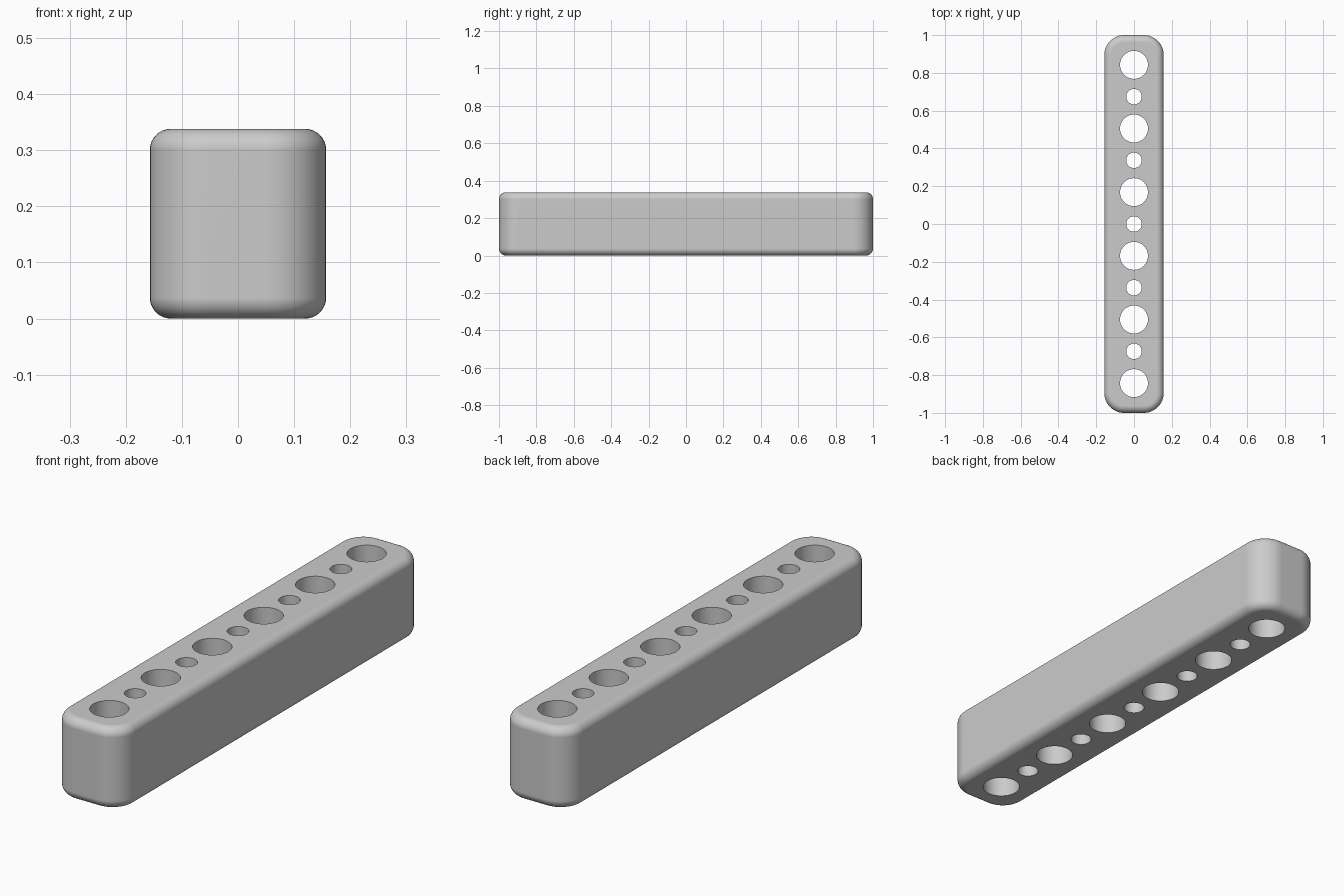
import bpy
import bmesh
from math import sin, cos, pi, radians

if "Cube" in bpy.data.objects:
    bpy.data.objects.remove(bpy.data.objects["Cube"])

WIDTH, LENGTH, HEIGHT = 0.314, 2.0, 0.338
CORNER, FILLET = 0.105, 0.037
HOLE_STEP, BIG_HOLE, SMALL_HOLE = 0.1685, 0.074, 0.041

grey = bpy.data.materials.new("light grey")
grey.use_nodes = True
colour = (0.6, 0.6, 0.6, 1)
grey.diffuse_color = colour
grey.node_tree.nodes["Principled BSDF"].inputs["Base Color"].default_value = colour


def rounded_outline(inset, steps=12):
    """Rounded rectangle pulled in by inset, counter-clockwise."""
    points = []
    for quarter, (sx, sy) in enumerate([(1, 1), (-1, 1), (-1, -1), (1, -1)]):
        for i in range(steps + 1):
            a = (quarter + i / steps) * pi / 2
            r = CORNER - inset
            points.append((sx * (WIDTH / 2 - CORNER) + r * cos(a),
                           sy * (LENGTH / 2 - CORNER) + r * sin(a)))
    return points


def make_object(name, bm):
    mesh = bpy.data.meshes.new(name)
    bm.to_mesh(mesh)
    bm.free()
    obj = bpy.data.objects.new(name, mesh)
    mesh.materials.append(grey)
    bpy.context.collection.objects.link(obj)
    return obj


# Bar: stacked outlines with a quarter-round at the bottom and top
angles = [i / 8 * pi / 2 for i in range(9)]
bottom = [(FILLET * (1 - sin(a)), FILLET * (1 - cos(a))) for a in angles]
levels = bottom + [(inset, HEIGHT - z) for inset, z in reversed(bottom)]
bm = bmesh.new()
rings = [[bm.verts.new((x, y, z)) for x, y in rounded_outline(inset)]
         for inset, z in levels]
for low, high in zip(rings, rings[1:]):
    for i in range(len(low)):
        j = (i + 1) % len(low)
        bm.faces.new((low[i], low[j], high[j], high[i]))
bm.faces.new(rings[0][::-1])
bm.faces.new(rings[-1])
bar = make_object("drilled_bar", bm)

# Drill: alternating wide and narrow through holes along the length
bm = bmesh.new()
for i in range(-5, 6):
    radius = BIG_HOLE if i % 2 else SMALL_HOLE
    new = bmesh.ops.create_cone(bm, cap_ends=True, segments=48, radius1=radius,
                                radius2=radius, depth=HEIGHT * 2)
    bmesh.ops.translate(bm, verts=new["verts"], vec=(0, i * HOLE_STEP, HEIGHT / 2))
drill = make_object("hole_cutter", bm)
drill.hide_render = True

cut = bar.modifiers.new("holes", "BOOLEAN")
cut.operation = "DIFFERENCE"
cut.solver = "EXACT"
cut.object = drill
bpy.ops.object.select_all(action="DESELECT")
bar.select_set(True)
bpy.context.view_layer.objects.active = bar
bpy.ops.object.modifier_apply(modifier=cut.name)
bpy.data.objects.remove(drill)

# Smooth rounds, crisp hole rims, flat caps
bpy.ops.object.shade_smooth_by_angle(angle=radians(35))
normals = bar.modifiers.new("flat_caps", "WEIGHTED_NORMAL")
normals.keep_sharp = True
